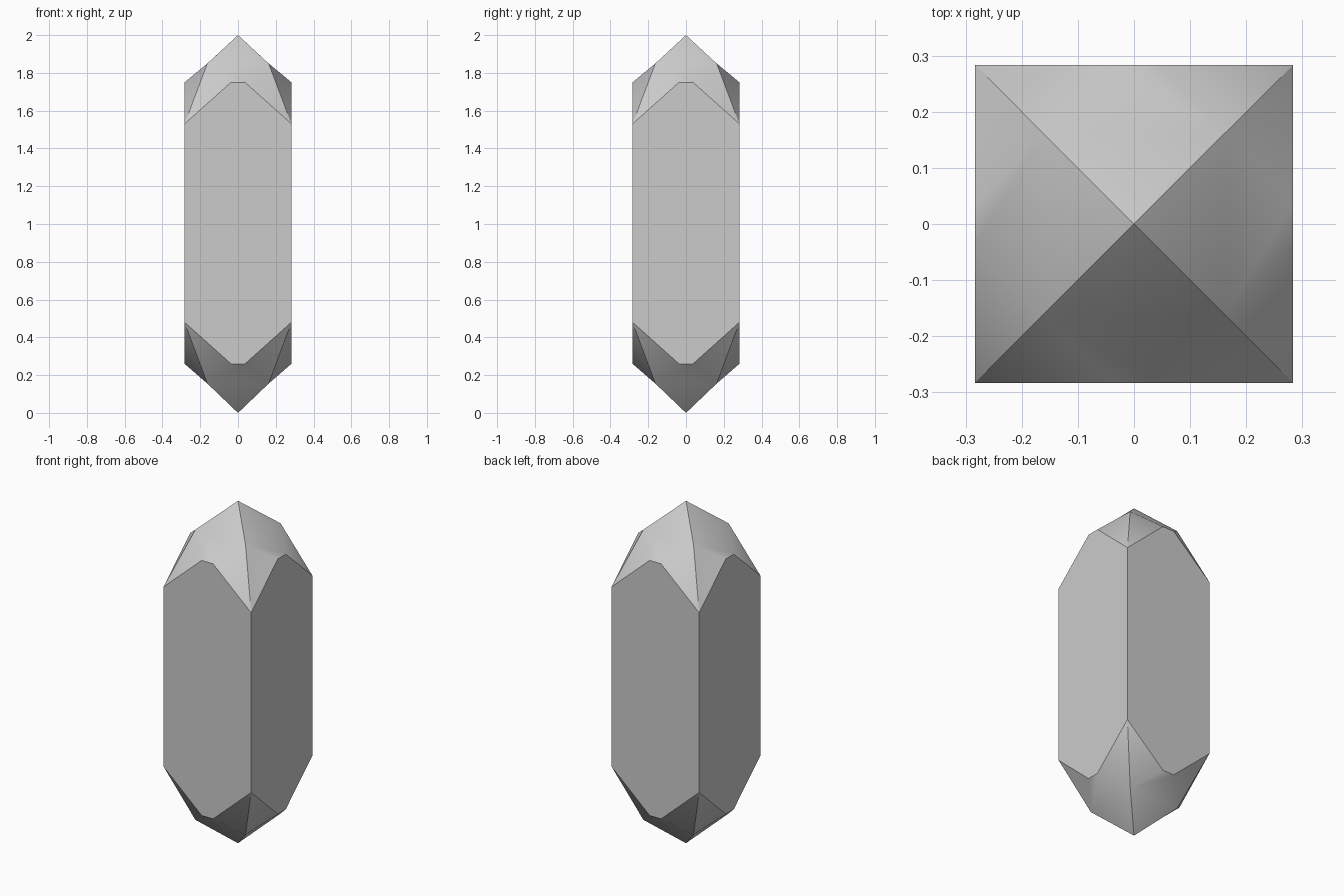
import bpy, bmesh
from math import pi
from mathutils import Matrix, Vector

cube = bpy.data.objects.get("Cube")
if cube:
    bpy.data.objects.remove(cube)

HALF = 0.283     # half width of the square shaft
MID = 0.162      # where each tip ridge bends
FLAT = 0.037     # half width of the short top edge of a wall

stone = bpy.data.materials.new("pale_grey_stone")
stone.use_nodes = True
colour = (0.6, 0.6, 0.6, 1)
stone.diffuse_color = colour
stone.node_tree.nodes["Principled BSDF"].inputs["Base Color"].default_value = colour

bm = bmesh.new()
facet = bm.faces.layers.int.new("facet")


def add(points, turn, number):
    face = bm.faces.new([bm.verts.new(turn @ Vector(p)) for p in points])
    face[facet] = number
    face.smooth = True


def end_points(tip, mid, flat, corner):
    """Outline of one pointed end on the front side: tip, ridges, wall edge, corners."""
    return ((0, 0, tip),
            [(s * MID, -MID, mid) for s in (-1, 1)],
            [(s * FLAT, -HALF, flat) for s in (-1, 1)],
            [(s * HALF, -HALF, corner) for s in (-1, 1)])


upper = end_points(2.0, 1.85, 1.75, 1.53)
lower = end_points(0.0, 0.155, 0.26, 0.48)

# Four identical sides, each with a wall and two faceted tips
for side in range(4):
    turn = Matrix.Rotation(side * pi / 2, 3, 'Z')
    _, _, uf, uc = upper
    _, _, lf, lc = lower
    add([lc[0], lf[0], lf[1], lc[1], uc[1], uf[1], uf[0], uc[0]], turn, side * 3)
    for n, (tip, m, f, c) in enumerate((upper, lower), 1):
        number = side * 3 + n
        add([tip, m[0], m[1]], turn, number)
        add([m[0], f[0], f[1], m[1]], turn, number)
        for i in (0, 1):
            add([m[i], c[i], f[i]], turn, number)

bmesh.ops.remove_doubles(bm, verts=bm.verts, dist=0.0005)
bmesh.ops.recalc_face_normals(bm, faces=bm.faces)

# Crisp ridges between facets, soft bends inside each one
for edge in bm.edges:
    edge.smooth = len({face[facet] for face in edge.link_faces}) == 1
bm.faces.layers.int.remove(facet)

mesh = bpy.data.meshes.new("crystal")
bm.to_mesh(mesh)
bm.free()
mesh.materials.append(stone)
crystal = bpy.data.objects.new("crystal", mesh)
bpy.context.collection.objects.link(crystal)
